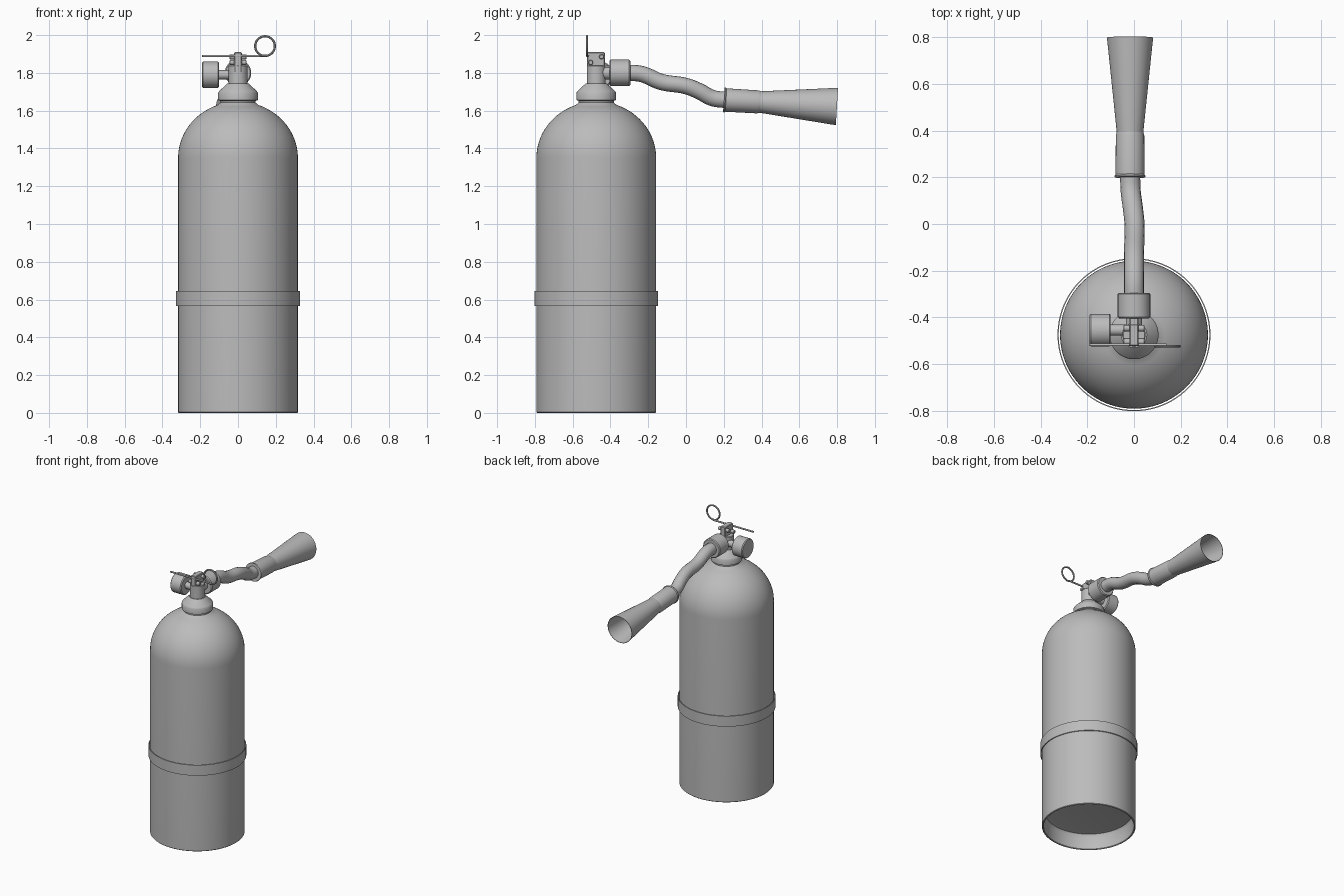
import bpy, bmesh, math
from mathutils import Vector, Matrix

cube = bpy.data.objects.get("Cube")
if cube:
    bpy.data.objects.remove(cube, do_unlink=True)

grey = bpy.data.materials.new("plain grey")
grey.use_nodes = True
grey.diffuse_color = (0.5, 0.5, 0.5, 1)
grey.node_tree.nodes["Principled BSDF"].inputs["Base Color"].default_value = (0.5, 0.5, 0.5, 1)

AXIS_Y = -0.475  # centre line of the tank


def finish(obj, smooth=True):
    if not obj.data.materials:
        obj.data.materials.append(grey)
    if smooth:
        bpy.ops.object.select_all(action='DESELECT')
        obj.select_set(True)
        bpy.context.view_layer.objects.active = obj
        bpy.ops.object.shade_smooth_by_angle(angle=math.radians(35))
    return obj


def add_mesh(name, bm):
    mesh = bpy.data.meshes.new(name)
    bm.to_mesh(mesh)
    bm.free()
    obj = bpy.data.objects.new(name, mesh)
    bpy.context.collection.objects.link(obj)
    return obj


def lathe(name, profile, origin, direction=(0, 0, 1), steps=64):
    """Spin (radius, height) points about a line through origin."""
    bm = bmesh.new()
    verts = [bm.verts.new((r, 0, h)) for r, h in profile]
    edges = [bm.edges.new(pair) for pair in zip(verts, verts[1:])]
    bmesh.ops.spin(bm, geom=verts + edges, cent=(0, 0, 0), axis=(0, 0, 1),
                   angle=math.tau, steps=steps)
    bmesh.ops.remove_doubles(bm, verts=bm.verts, dist=0.0002)
    bmesh.ops.recalc_face_normals(bm, faces=bm.faces)
    turn = Vector(direction).to_track_quat('Z', 'Y').to_matrix().to_4x4()
    bm.transform(Matrix.Translation(origin) @ turn)
    return finish(add_mesh(name, bm))


def rod(name, radius, start, end, bevel=0.004, steps=32):
    """Solid cylinder with softened rims."""
    start, end = Vector(start), Vector(end)
    length = (end - start).length
    profile = [(0, 0), (radius - bevel, 0), (radius, bevel),
               (radius, length - bevel), (radius - bevel, length), (0, length)]
    return lathe(name, profile, start, end - start, steps)


def box(name, low, high, bevel=0.004):
    low, high = Vector(low), Vector(high)
    bm = bmesh.new()
    bmesh.ops.create_cube(bm, size=1)
    bmesh.ops.scale(bm, vec=high - low, verts=bm.verts)
    bmesh.ops.translate(bm, vec=(low + high) / 2, verts=bm.verts)
    bmesh.ops.bevel(bm, geom=bm.edges, offset=bevel, segments=1, affect='EDGES')
    return finish(add_mesh(name, bm), False)


def tube(name, points, radius):
    """Round tube along a smooth path."""
    curve = bpy.data.curves.new(name, 'CURVE')
    curve.dimensions = '3D'
    curve.bevel_depth = radius
    curve.bevel_resolution = 6
    curve.use_fill_caps = True
    spline = curve.splines.new('BEZIER')
    spline.bezier_points.add(len(points) - 1)
    for knot, co in zip(spline.bezier_points, points):
        knot.co = co
        knot.handle_left_type = knot.handle_right_type = 'AUTO'
    obj = bpy.data.objects.new(name, curve)
    bpy.context.collection.objects.link(obj)
    bpy.ops.object.select_all(action='DESELECT')
    obj.select_set(True)
    bpy.context.view_layer.objects.active = obj
    bpy.ops.object.convert(target='MESH')
    return finish(bpy.context.view_layer.objects.active)


# Tank with a recessed base and an elliptical shoulder
R = 0.317
tank_profile = [(0, 0.12), (0.27, 0.12), (0.295, 0.115), (0.305, 0.1), (0.305, 0.004),
                (0.309, 0), (R - 0.004, 0), (R, 0.004)]
for i in range(17):
    a = math.radians(70) * i / 16
    tank_profile.append((R * math.cos(a), 1.35 + 0.298 * math.sin(a)))
tank_profile += [(0.09, 1.645), (0, 1.645)]
lathe("tank", tank_profile, (0, AXIS_Y, 0), steps=96)

# Loose thin strap around the tank
lathe("tank_band", [(0.323, 0.565), (0.328, 0.567), (0.328, 0.645), (0.323, 0.645),
                    (0.323, 0.565)], (0, AXIS_Y, 0), steps=96)

# Neck collar and cone
lathe("neck_collar", [(0, 1.62), (0.093, 1.62), (0.093, 1.652), (0.105, 1.656),
                      (0.105, 1.695), (0.1, 1.703), (0.055, 1.745), (0, 1.745)],
      (0, AXIS_Y, 0))

# Valve body with its upright lug and cross bolts
rod("valve_body", 0.05, (0, AXIS_Y, 1.73), (0, AXIS_Y, 1.84))
box("valve_lug", (-0.02, -0.523, 1.8), (0.02, -0.43, 1.91))
box("valve_bridge", (-0.02, -0.44, 1.78), (0.02, -0.4, 1.84))
for name, y, z in (("rear_bolt", -0.447, 1.885), ("front_bolt", -0.505, 1.855)):
    rod(name, 0.013, (-0.045, y, z), (0.045, y, z), 0.003, 20)

# Pressure gauge on its stem
rod("gauge_stem", 0.024, (-0.11, -0.455, 1.79), (-0.02, -0.455, 1.79))
rod("gauge", 0.07, (-0.19, -0.455, 1.79), (-0.1, -0.455, 1.79), 0.006, 48)

# Safety pin and pull ring
rod("safety_pin", 0.006, (-0.19, -0.518, 1.89), (0.14, -0.518, 1.89), 0.001, 12)
ring_section = [(0.052 + 0.006 * math.cos(math.tau * i / 10),
                 0.006 * math.sin(math.tau * i / 10)) for i in range(11)]
lathe("pull_ring", ring_section, (0.143, -0.524, 1.942), (0, 1, 0), 48)

# Hose socket and hose
rod("socket_neck", 0.035, (0, -0.46, 1.8), (0, -0.39, 1.8))
rod("hose_socket", 0.07, (0, -0.405, 1.8), (0, -0.295, 1.8), 0.006, 48)
tube("hose", [(0, -0.32, 1.8), (0, -0.24, 1.795), (0, -0.13, 1.752), (0.002, 0, 1.73),
              (-0.005, 0.07, 1.703), (-0.014, 0.14, 1.667), (-0.017, 0.22, 1.656)], 0.043)

# Nozzle grip with a rear lip, then the hollow flared horn
start = Vector((-0.017, 0.2, 1.657))
aim = Vector((0, 0.6, -0.035))
lathe("nozzle_grip", [(0, 0), (0.065, 0), (0.067, 0.006), (0.062, 0.012), (0.061, 0.18),
                      (0.057, 0.195), (0, 0.195)], start, aim, 48)
lathe("nozzle_horn", [(0, 0.185), (0.056, 0.185), (0.099, 0.6), (0.096, 0.6),
                      (0.05, 0.2), (0, 0.2)], start, aim, 48)
